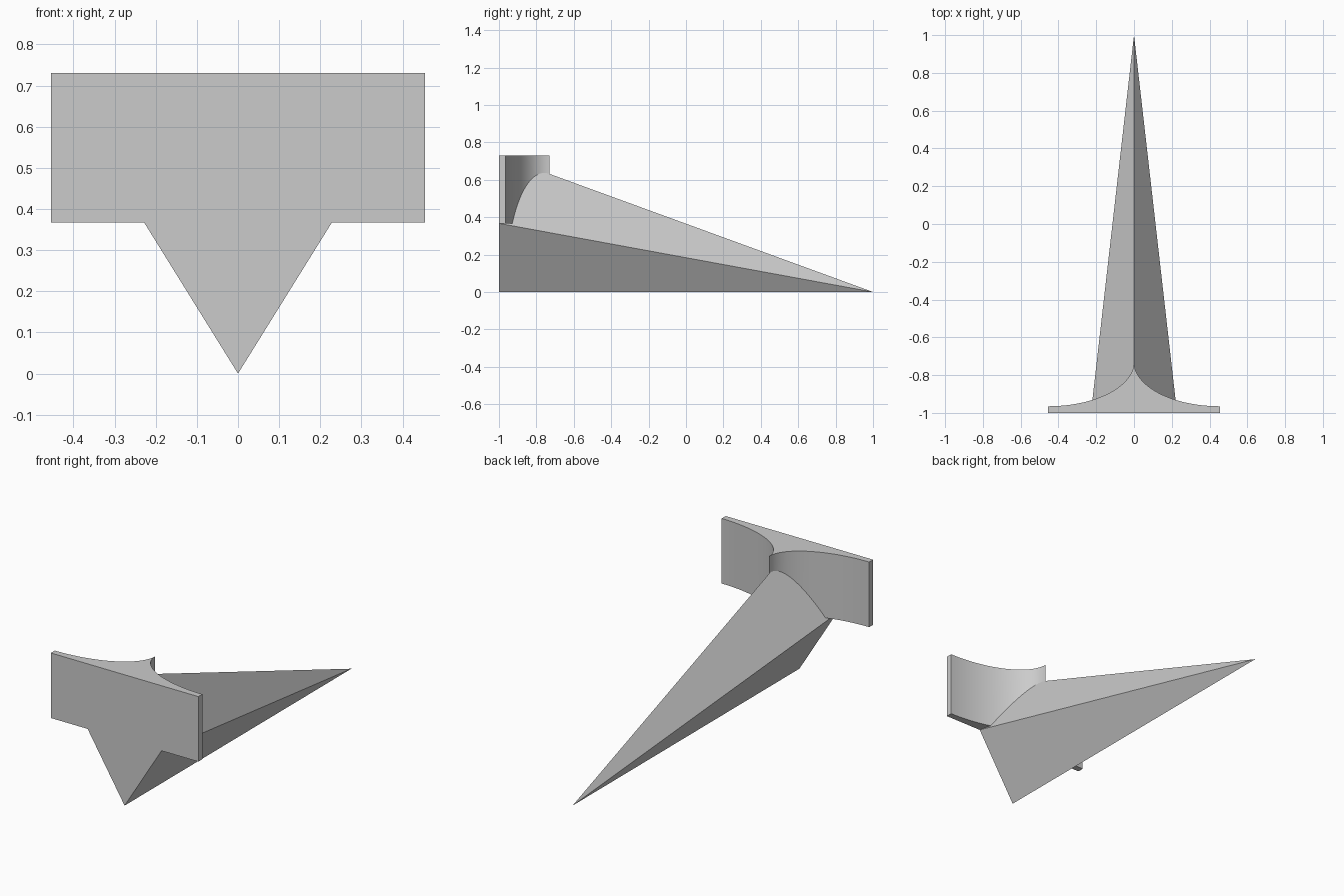
import bpy
import bmesh
from math import sin, cos, pi, radians

cube = bpy.data.objects.get("Cube")
if cube:
    bpy.data.objects.remove(cube, do_unlink=True)

FRONT, TIP = -1.0, 1.0
HALF_W, MID_Z, TOP_Z = 0.455, 0.367, 0.73

grey = bpy.data.materials.new("plain_grey")
grey.use_nodes = True
colour = (0.6, 0.6, 0.6, 1)
grey.diffuse_color = colour
grey.node_tree.nodes["Principled BSDF"].inputs["Base Color"].default_value = colour


def add_object(name, bm):
    bmesh.ops.recalc_face_normals(bm, faces=bm.faces)
    mesh = bpy.data.meshes.new(name)
    bm.to_mesh(mesh)
    bm.free()
    mesh.materials.append(grey)
    obj = bpy.data.objects.new(name, mesh)
    bpy.context.collection.objects.link(obj)
    return obj


# Long spike with a diamond base
bm = bmesh.new()
diamond = [(0, 0), (0.228, MID_Z), (0, TOP_Z), (-0.228, MID_Z)]
base = [bm.verts.new((x, FRONT, z)) for x, z in diamond]
tip = bm.verts.new((0, TIP, 0))
bm.faces.new(base)
for i in range(4):
    bm.faces.new((base[i], base[(i + 1) % 4], tip))
spike = add_object("spike", bm)

# Head plate: flat front, two concave elliptical sweeps meeting in a cusp
STEPS, CUSP_Y, DEPTH = 32, -0.73, 0.235
sweep = [(HALF_W * (1 - sin(a)), CUSP_Y - DEPTH * cos(a))
         for a in (i * pi / 2 / STEPS for i in range(STEPS + 1))]
outline = [(-HALF_W, FRONT), (HALF_W, FRONT)] + sweep
outline += [(-x, y) for x, y in reversed(sweep[:-1])]
bm = bmesh.new()
face = bm.faces.new([bm.verts.new((x, y, MID_Z)) for x, y in outline])
raised = bmesh.ops.extrude_face_region(bm, geom=[face])["geom"]
bmesh.ops.translate(bm, vec=(0, 0, TOP_Z - MID_Z),
                    verts=[v for v in raised if isinstance(v, bmesh.types.BMVert)])
plate = add_object("head_plate", bm)

# Join the two solids into one clean surface
union = plate.modifiers.new("join_spike", 'BOOLEAN')
union.operation = 'UNION'
union.solver = 'EXACT'
union.object = spike
bpy.ops.object.select_all(action='DESELECT')
bpy.context.view_layer.objects.active = plate
plate.select_set(True)
bpy.ops.object.modifier_apply(modifier=union.name)
bpy.data.objects.remove(spike, do_unlink=True)
plate.name = "spiked_bracket"
bpy.ops.object.shade_smooth_by_angle(angle=radians(25))
